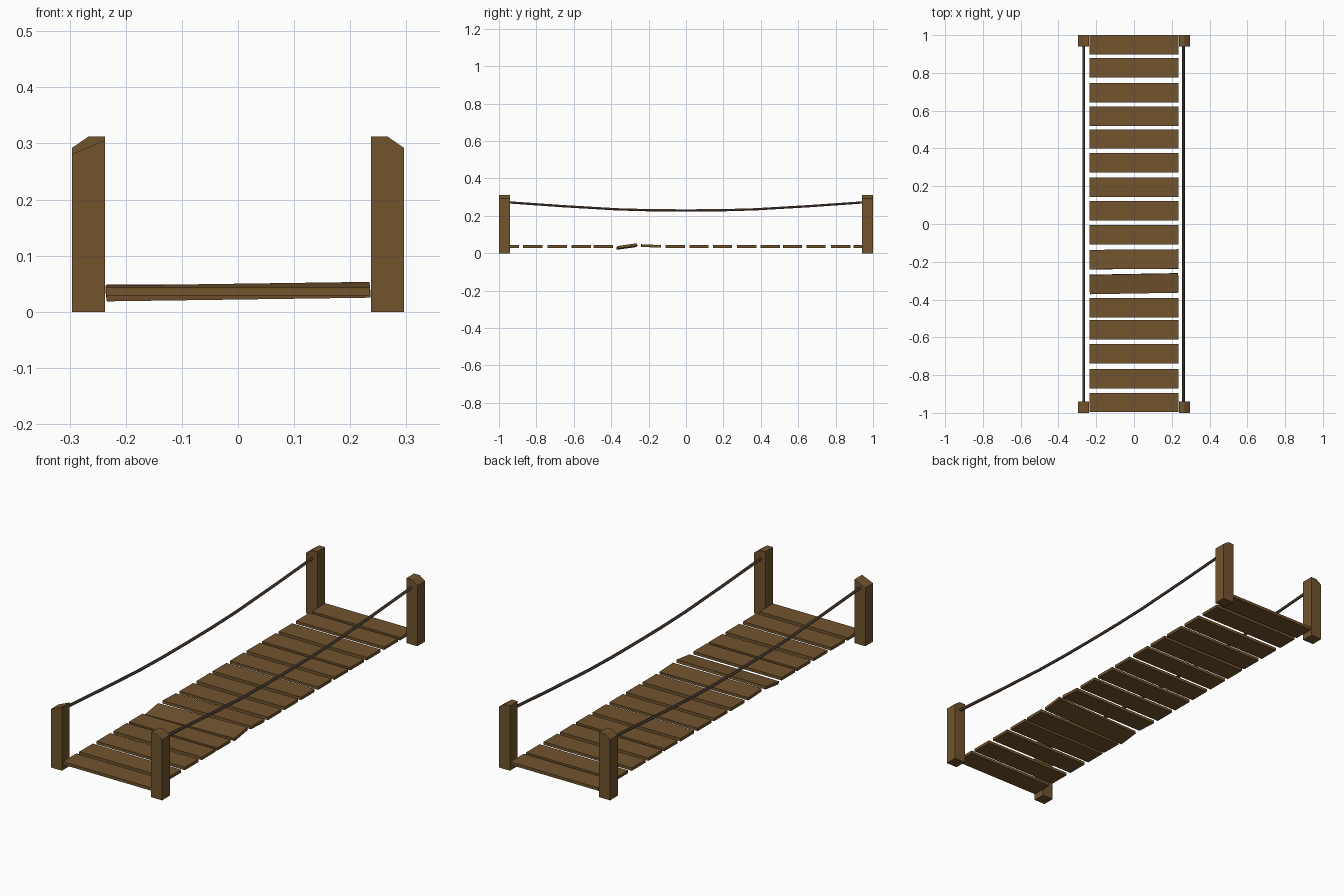
import bpy, bmesh, math
from mathutils import Vector

if "Cube" in bpy.data.objects:
    bpy.data.objects.remove(bpy.data.objects["Cube"])


def material(name, rgb):
    m = bpy.data.materials.new(name)
    m.diffuse_color = (*rgb, 1)
    m.use_nodes = True
    m.node_tree.nodes["Principled BSDF"].inputs["Base Color"].default_value = m.diffuse_color
    return m


wood = material("wood", (0.165, 0.087, 0.027))
hemp = material("hemp", (0.11, 0.07, 0.048))


def finish(name, bm, mat):
    bmesh.ops.recalc_face_normals(bm, faces=bm.faces)
    me = bpy.data.meshes.new(name)
    bm.to_mesh(me)
    bm.free()
    me.materials.append(mat)
    ob = bpy.data.objects.new(name, me)
    bpy.context.collection.objects.link(ob)
    return ob


def extrude_profile(name, profile, y0, y1, mat):
    bm = bmesh.new()
    face = bm.faces.new([bm.verts.new((x, y0, z)) for x, z in profile])
    ext = bmesh.ops.extrude_face_region(bm, geom=[face])
    moved = [g for g in ext["geom"] if isinstance(g, bmesh.types.BMVert)]
    bmesh.ops.translate(bm, verts=moved, vec=(0, y1 - y0, 0))
    return finish(name, bm, mat)


# Corner posts, outer top corner cut; the front left one has a slanted top
bevelled = [(0.237, 0), (0.296, 0), (0.296, 0.292), (0.267, 0.312), (0.237, 0.312)]
slanted = [(0.237, 0), (0.296, 0), (0.296, 0.281), (0.237, 0.306)]
for end, y0 in (("front", -1.0), ("back", 0.941)):
    for side, s in (("left", -1), ("right", 1)):
        prof = slanted if (end, side) == ("front", "left") else bevelled
        extrude_profile(f"{end}_{side}_post", [(s * x, z) for x, z in prof],
                        y0, y0 + 0.059, wood)

# Deck planks; two loose ones are tilted
centres = [-0.945, -0.82, -0.688, -0.56, -0.443, -0.316, -0.187, -0.057,
           0.07, 0.195, 0.325, 0.45, 0.57, 0.695, 0.828, 0.948]
tilts = {5: (8, -0.8, 1.0), 6: (-2.5, 0, 0.4)}
for i, y in enumerate(centres):
    bm = bmesh.new()
    bmesh.ops.create_cube(bm, size=1)
    bmesh.ops.scale(bm, vec=(0.47, 0.103, 0.014), verts=bm.verts)
    plank = finish(f"plank_{i + 1}", bm, wood)
    rx, ry, rz = tilts.get(i, (0, 0, 0))
    plank.location = (0, y, 0.039 if i == 6 else 0.036)
    plank.rotation_euler = (math.radians(rx), math.radians(ry), math.radians(rz))

# Sagging hand ropes, six-sided
sag = [(0.945, 0.272), (0.66, 0.252), (0.37, 0.235), (0.19, 0.23)]
path = [(-y, z) for y, z in sag] + [(0, 0.229)] + sag[::-1]
for side, x in (("left", -0.266), ("right", 0.262)):
    bm = bmesh.new()
    rings = []
    for y, z in path:
        rings.append([bm.verts.new((x + 0.007 * math.cos(a), y, z + 0.007 * math.sin(a)))
                      for a in (k * math.pi / 3 for k in range(6))])
    for r0, r1 in zip(rings, rings[1:]):
        for k in range(6):
            j = (k + 1) % 6
            bm.faces.new((r0[k], r0[j], r1[j], r1[k]))
    bm.faces.new(rings[0])
    bm.faces.new(rings[-1])
    finish(f"{side}_rope", bm, hemp)
